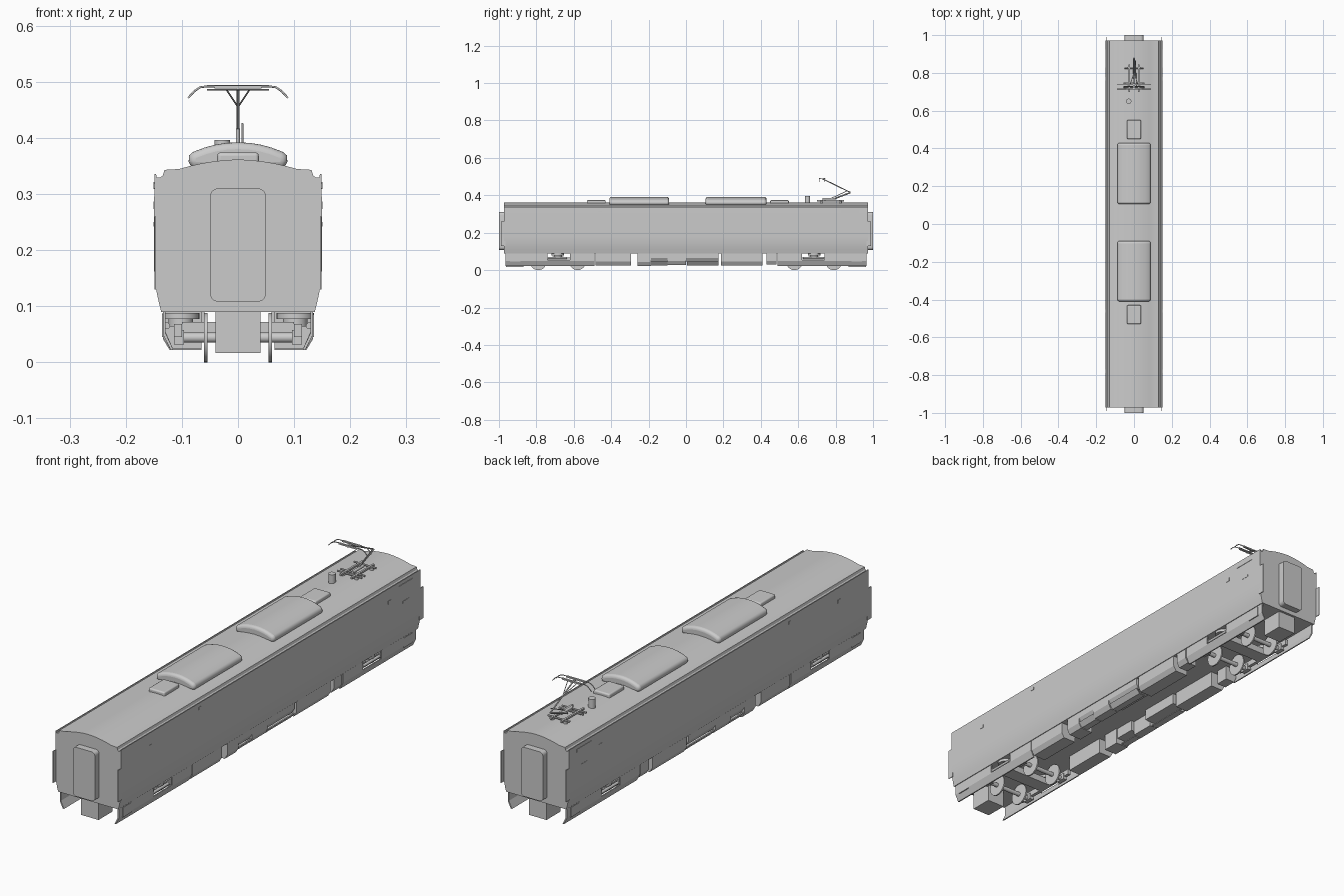
import bpy, bmesh, math
from mathutils import Vector

if "Cube" in bpy.data.objects:
    bpy.data.objects.remove(bpy.data.objects["Cube"])


def finish(bm, name, mirror=False, bevel=0, smooth=None):
    bmesh.ops.recalc_face_normals(bm, faces=bm.faces)
    me = bpy.data.meshes.new(name)
    bm.to_mesh(me)
    bm.free()
    ob = bpy.data.objects.new(name, me)
    bpy.context.collection.objects.link(ob)
    if bevel:
        m = ob.modifiers.new("bevel", 'BEVEL')
        m.width, m.segments, m.limit_method = bevel, 4, 'ANGLE'
        m.angle_limit = math.radians(50)
    if mirror:
        ob.modifiers.new("mirror", 'MIRROR')
    if smooth:
        bpy.ops.object.select_all(action='DESELECT')
        bpy.context.view_layer.objects.active = ob
        ob.select_set(True)
        bpy.ops.object.shade_smooth_by_angle(angle=math.radians(smooth))
    return ob


def prism(name, profile, y0, y1, **kw):
    """Extrude an x-z outline along y."""
    bm = bmesh.new()
    f = bm.faces.new([bm.verts.new((x, y0, z)) for x, z in profile])
    ext = bmesh.ops.extrude_face_region(bm, geom=[f])
    vs = [g for g in ext["geom"] if isinstance(g, bmesh.types.BMVert)]
    bmesh.ops.translate(bm, verts=vs, vec=(0, y1 - y0, 0))
    return finish(bm, name, **kw)


def box(name, x0, x1, y0, y1, z0, z1, **kw):
    return prism(name, [(x0, z0), (x1, z0), (x1, z1), (x0, z1)], y0, y1, **kw)


def rod(name, a, b, r, n=24, **kw):
    a, b = Vector(a), Vector(b)
    bm = bmesh.new()
    bmesh.ops.create_cone(bm, cap_ends=True, segments=n, radius1=r, radius2=r, depth=(b - a).length)
    q = Vector((0, 0, 1)).rotation_difference(b - a)
    bmesh.ops.rotate(bm, verts=bm.verts, cent=(0, 0, 0), matrix=q.to_matrix())
    bmesh.ops.translate(bm, verts=bm.verts, vec=(a + b) / 2)
    return finish(bm, name, smooth=40, **kw)


def tube(name, pts, r):
    cu = bpy.data.curves.new(name, 'CURVE')
    cu.dimensions, cu.bevel_depth, cu.bevel_resolution = '3D', r, 2
    cu.use_fill_caps = True
    sp = cu.splines.new('POLY')
    sp.points.add(len(pts) - 1)
    for p, co in zip(sp.points, pts):
        p.co = (*co, 1)
    ob = bpy.data.objects.new(name, cu)
    bpy.context.collection.objects.link(ob)
    return ob


def both(half):
    """Mirror a right-hand outline running from bottom to top."""
    return half + [(-x, z) for x, z in reversed(half) if x > 0]


def rounded_rect(w, z0, z1, r, n=6):
    pts = []
    for cx, cz, a0 in ((w - r, z0 + r, -90), (w - r, z1 - r, 0), (-w + r, z1 - r, 90), (-w + r, z0 + r, 180)):
        for i in range(n + 1):
            a = math.radians(a0 + 90 * i / n)
            pts.append((cx + r * math.cos(a), cz + r * math.sin(a)))
    return pts


# body shell with gutters and an arched roof
shell = [(0.137, 0.09), (0.142, 0.111), (0.146, 0.130), (0.149, 0.155), (0.15, 0.18), (0.149, 0.336),
         (0.146, 0.336), (0.145, 0.329), (0.139, 0.329), (0.134, 0.333), (0.131, 0.343), (0.105, 0.3445),
         (0.085, 0.350), (0.065, 0.3545), (0.044, 0.358), (0.022, 0.3605), (0, 0.3615)]
prism("body_shell", both(shell), -0.972, 0.972, smooth=25)

# gangways, corner plates and coupler housings at both ends
for s, end in ((-1, "front"), (1, "rear")):
    prism(end + "_gangway", rounded_rect(0.05, 0.108, 0.31, 0.015), s * 0.965, s * 1.0, smooth=30)
    box(end + "_corner_plate", 0.146, 0.149, s * 0.965, s * 0.99, 0.13, 0.26, mirror=True)
    box(end + "_coupler_housing", -0.04, 0.04, s * 0.87, s * 0.962, 0.017, 0.092)

# roof air conditioners and small roof boxes
ac = [(0.084, 0.345), (0.088, 0.358), (0.087, 0.369), (0.08, 0.375), (0.06, 0.3825),
      (0.04, 0.388), (0.02, 0.391), (0, 0.392)]
for y0, y1 in ((-0.41, -0.09), (0.105, 0.43)):
    prism("air_conditioner", both(ac), y0, y1, bevel=0.012, smooth=45)
for y0, y1 in ((-0.53, -0.43), (0.45, 0.55)):
    box("roof_box", -0.037, 0.037, y0, y1, 0.345, 0.374, bevel=0.006, smooth=45)
rod("roof_antenna", (-0.028, 0.65, 0.355), (-0.028, 0.65, 0.396), 0.014)

# pantograph base on insulators
for x in (-0.025, 0.025):
    box("pantograph_base_rail", x - 0.004, x + 0.004, 0.70, 0.845, 0.368, 0.375)
    for y in (0.725, 0.825):
        rod("pantograph_insulator", (x * 1.2, y, 0.352), (x * 1.2, y, 0.369), 0.008, 12)
for y, w in ((0.725, 0.055), (0.745, 0.055), (0.825, 0.05)):
    rod("pantograph_cross_bar", (-w, y, 0.371), (w, y, 0.371), 0.004, 8)
rod("pantograph_cylinder", (0.008, 0.73, 0.379), (0.008, 0.80, 0.379), 0.006, 12)
# pantograph arms and collector head
knee = (0, 0.88, 0.415)
tube("pantograph_lower_arm", [(0, 0.77, 0.373), knee], 0.004)
tube("pantograph_control_rod", [(0.008, 0.75, 0.372), (0.008, 0.865, 0.425)], 0.0018)
tube("pantograph_upper_arm", [knee, (0, 0.73, 0.488)], 0.0028)
for s in (-1, 1):
    tube("pantograph_head_link", [(0, 0.80, 0.455), (s * 0.02, 0.74, 0.485)], 0.0015)
for y in (0.715, 0.74):
    horn = [(0.089, 0.471), (0.078, 0.483), (0.068, 0.490), (0.055, 0.492)]
    tube("collector_bow", [(-x, y, z) for x, z in horn] + [(x, y, z) for x, z in reversed(horn)], 0.0018)
    box("contact_strip", -0.042, 0.042, y - 0.004, y + 0.004, 0.488, 0.4935)
box("collector_bridge", -0.004, 0.004, 0.712, 0.745, 0.486, 0.490)
rod("collector_spring_bar", (-0.055, 0.728, 0.486), (0.055, 0.728, 0.486), 0.0015, 8)

# small vents and lamps on the side walls
for y, z, w, h in ((0.875, 0.315, 0.095, 0.012), (0.875, 0.246, 0.04, 0.008), (0.77, 0.28, 0.018, 0.014),
                   (-0.78, 0.28, 0.018, 0.014), (-0.46, 0.315, 0.016, 0.01)):
    box("side_fitting", 0.145, 0.1508, y - w / 2, y + w / 2, z - h / 2, z + h / 2, mirror=True)

# bogies with skirts
skirt = [(0.115, 0.022), (0.12, 0.022), (0.134, 0.05), (0.134, 0.092), (0.129, 0.092), (0.129, 0.052)]
low_skirt = [(0.115, 0.022), (0.12, 0.022), (0.134, 0.05), (0.134, 0.054), (0.129, 0.054)]
for s in (-1, 1):
    c = s * 0.685
    for a, b, prof in ((0.49, 0.62, skirt), (0.62, 0.74, low_skirt), (0.74, 0.965, skirt)):
        prism("bogie_skirt", prof, s * a, s * b, mirror=True)
    box("skirt_hatch", 0.13, 0.1355, s * 0.885, s * 0.94, 0.045, 0.085, mirror=True)
    box("bogie_frame", 0.1, 0.114, c - 0.15, c + 0.15, 0.045, 0.068, mirror=True)
    box("bogie_bolster", -0.1, 0.1, c - 0.03, c + 0.03, 0.045, 0.072)
    rod("air_spring", (0.102, c, 0.077), (0.102, c, 0.088), 0.033, 32, mirror=True)
    rod("spring_seat", (0.102, c, 0.064), (0.102, c, 0.078), 0.022, 24, mirror=True)
    rod("yaw_damper", (0.127, c - 0.06, 0.065), (0.127, c + 0.05, 0.065), 0.006, 12, mirror=True)
    for y in (c - 0.105, c + 0.105):
        rod("axle", (-0.1, y, 0.044), (0.1, y, 0.044), 0.009, 16)
        rod("wheel", (0.0545, y, 0.044), (0.0605, y, 0.044), 0.044, 32, mirror=True)
        box("axle_box", 0.096, 0.114, y - 0.02, y + 0.02, 0.032, 0.058, mirror=True)

# underfloor equipment boxes along both sides
for y0, y1, z0, xi in ((-0.485, -0.295, 0.025, 0.065), (-0.26, -0.187, 0.022, 0.065),
                       (-0.187, -0.10, 0.045, 0.07), (-0.10, 0.0, 0.028, 0.085), (0.0, 0.175, 0.045, 0.06),
                       (0.187, 0.41, 0.025, 0.065), (0.43, 0.485, 0.03, 0.08)):
    outline = [(xi, z0), (0.122, z0), (0.134, z0 + 0.02), (0.134, 0.092), (xi, 0.092)]
    prism("equipment_box", outline, y0, y1, mirror=True)
# low slanted guard panels below the recessed boxes
for y0, y1 in ((-0.187, -0.10), (0.005, 0.175)):
    prism("guard_panel", [(0.09, 0.025), (0.118, 0.025), (0.134, 0.045), (0.13, 0.047), (0.116, 0.029),
                          (0.09, 0.029)], y0, y1, mirror=True)
